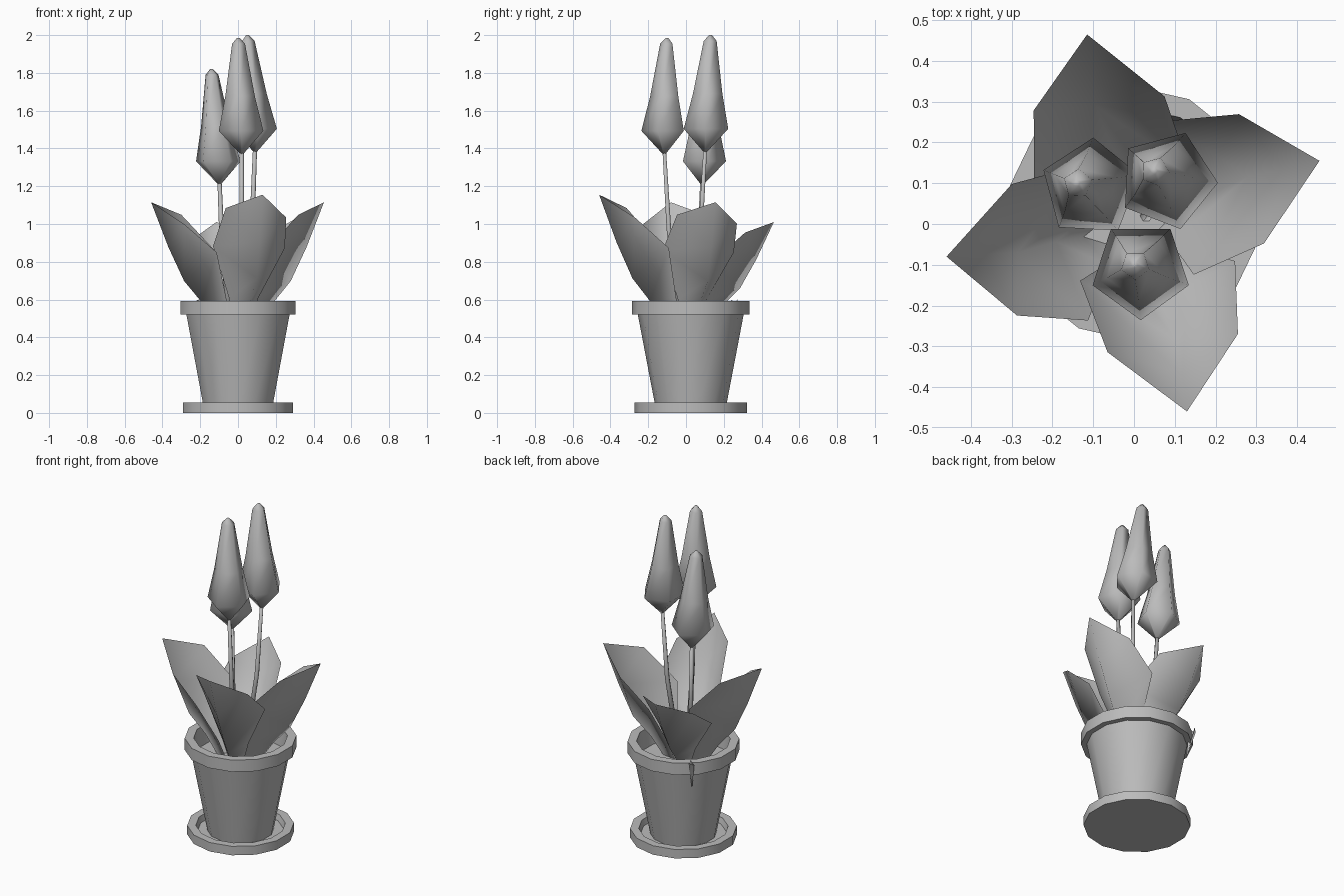
import bpy, bmesh
from math import cos, sin, pi, radians, atan2, hypot
from mathutils import Vector

cube = bpy.data.objects.get("Cube")
if cube:
    bpy.data.objects.remove(cube, do_unlink=True)

grey = bpy.data.materials.new("plain_grey")
grey.use_nodes = True
grey.diffuse_color = (0.5, 0.5, 0.5, 1)
grey.node_tree.nodes["Principled BSDF"].inputs["Base Color"].default_value = (0.5, 0.5, 0.5, 1)


def finish(name, bm, sharp_angle=180, closed=True):
    """Turn a bmesh into a smooth shaded object."""
    if closed:
        bmesh.ops.recalc_face_normals(bm, faces=bm.faces)
    mesh = bpy.data.meshes.new(name)
    bm.to_mesh(mesh)
    bm.free()
    mesh.materials.append(grey)
    obj = bpy.data.objects.new(name, mesh)
    bpy.context.collection.objects.link(obj)
    bpy.ops.object.select_all(action='DESELECT')
    obj.select_set(True)
    bpy.context.view_layer.objects.active = obj
    bpy.ops.object.shade_smooth_by_angle(angle=radians(sharp_angle))
    return obj


def loft(name, rings, sides, turn=0, sharp_angle=180):
    """Skin rings of (centre, radius); the end rings are capped."""
    bm = bmesh.new()
    loops = []
    for centre, r in rings:
        angles = [turn + 2 * pi * i / sides for i in range(sides)]
        loops.append([bm.verts.new(Vector(centre) + Vector((r * cos(a), r * sin(a), 0)))
                      for a in angles])
    for low, high in zip(loops, loops[1:]):
        for i in range(sides):
            j = (i + 1) % sides
            bm.faces.new((low[i], low[j], high[j], high[i]))
    bm.faces.new(loops[0][::-1])
    bm.faces.new(loops[-1])
    bmesh.ops.remove_doubles(bm, verts=bm.verts, dist=0.0005)
    return finish(name, bm, sharp_angle)


def turned(name, profile):
    """Pot parts share one axis, slightly behind the middle."""
    return loft(name, [((0, 0.025, z), r) for r, z in profile], 14, pi / 14, 40)


# Pot, saucer and the soil held inside
turned("saucer", [(0.298, 0), (0.298, 0.055), (0.25, 0.055), (0.24, 0.02)])
turned("pot", [(0.185, 0.022), (0.28, 0.52), (0.312, 0.52), (0.312, 0.592),
               (0.262, 0.592), (0.25, 0.48)])

# Tulips: bud base, bud tip, turn of the five sides, foot of the stem
tulips = {
    "front": ((0.02, -0.115, 1.37), (0.002, -0.1, 1.985), -90, (0.015, -0.03, 0.48)),
    "left": ((0.09, 0.102, 1.38), (0.05, 0.13, 2.0), -3, (0.03, 0.02, 0.48)),
    "right": ((-0.098, 0.085, 1.21), (-0.14, 0.1, 1.82), 15, (-0.04, 0.03, 0.48)),
}
bud_shape = [(0, 0.008), (0.2, 0.124), (0.5, 0.082), (0.95, 0.036), (1, 0.008)]
for side, (base, tip, turn, foot) in tulips.items():
    base, tip, foot = Vector(base), Vector(tip), Vector(foot)
    loft(side + "_tulip_bud", [(base.lerp(tip, t), r) for t, r in bud_shape], 5, radians(turn))
    middle = foot.lerp(base, 0.55) + Vector((base.x, base.y, 0)) * 0.12
    loft(side + "_tulip_stem", [(foot, 0.015), (middle, 0.014),
                                (base + Vector((0, 0, 0.02)), 0.011)], 6)

# Leaf rows from base to tip: left edge, midrib, right edge as (outward, sideways, height)
leaf_rows = [
    [(0.04, -0.04, 0.48), (0.13, 0.01, 0.48), (0.05, 0.05, 0.48)],
    [(0.07, -0.07, 0.61), (0.2, 0.01, 0.59), (0.08, 0.09, 0.61)],
    [(0.098, -0.165, 0.88), (0.3, 0.02, 0.71), (0.155, 0.214, 0.87)],
    [(0.285, -0.148, 1.08), (0.385, 0.01, 0.9), (0.329, 0.172, 1.03)],
]
leaf_tip = (0.478, 0, 1.15)


def leaf(name, tip_x, tip_y, tip_z):
    """Cupped leaf turned to its tip, with the height scaled above the soil."""
    a = atan2(tip_y, tip_x)
    reach = hypot(tip_x, tip_y) / leaf_tip[0]
    rise = (tip_z - 0.48) / (leaf_tip[2] - 0.48)
    bm = bmesh.new()

    def place(p):
        u, v, z = p[0] * reach, p[1], 0.48 + (p[2] - 0.48) * rise
        return bm.verts.new((u * cos(a) - v * sin(a), u * sin(a) + v * cos(a), z))

    rows = [[place(p) for p in row] for row in leaf_rows]
    tip = place(leaf_tip)
    for low, high in zip(rows, rows[1:]):
        for i in range(2):
            bm.faces.new((low[i], high[i], high[i + 1], low[i + 1]))
    for i in range(2):
        bm.faces.new((rows[-1][i], tip, rows[-1][i + 1]))
    return finish(name, bm, closed=False)


leaf("front_leaf", 0.13, -0.46, 1.155)
leaf("left_leaf", 0.455, 0.155, 1.115)
leaf("back_leaf", -0.115, 0.465, 1.01)
leaf("right_leaf", -0.46, -0.08, 1.115)

# Small pointed leaf end that pokes out through the back of the pot
bm = bmesh.new()
fold = [bm.verts.new(p) for p in ((-0.2, 0.24, 0.6), (-0.235, 0.255, 0.585),
                                  (-0.21, 0.275, 0.6), (-0.195, 0.22, 0.42))]
bm.faces.new((fold[0], fold[1], fold[3]))
bm.faces.new((fold[1], fold[2], fold[3]))
finish("back_leaf_base", bm, closed=False)
